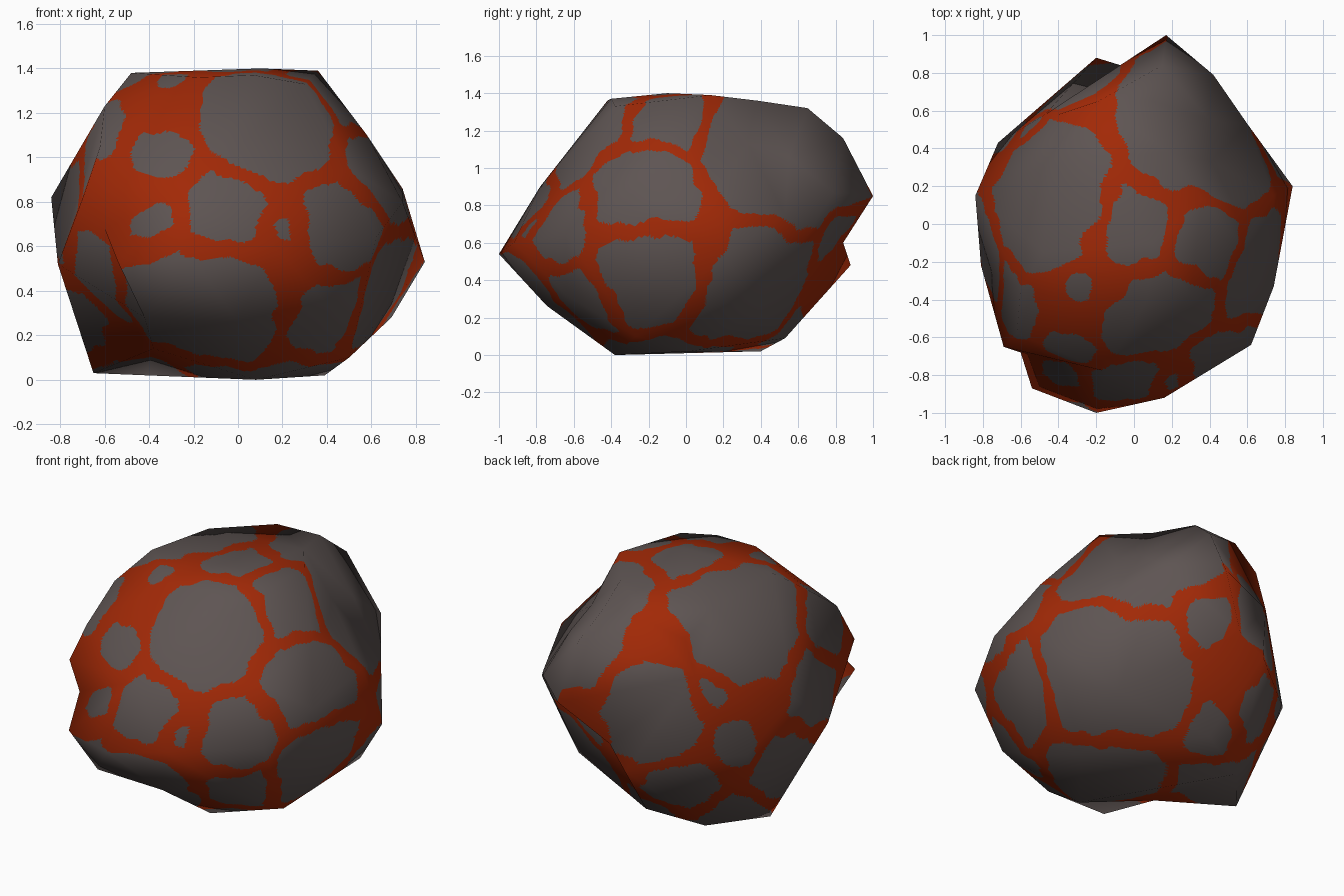
import bpy, bmesh
from mathutils import Vector, noise
from mathutils.bvhtree import BVHTree
from mathutils.geometry import barycentric_transform

if "Cube" in bpy.data.objects:
    bpy.data.objects.remove(bpy.data.objects["Cube"])

CENTRE = Vector((0, 0, 0.7))

# Corners of the coarse boulder: belt, upper part, underside
CORNERS = [
    (.17, 1, .85), (.42, .79, .87), (.6, .53, .75), (.84, .2, .53), (.74, -.33, .8),
    (.62, -.64, .64), (.16, -.92, .6), (-.2, -1, .54), (-.54, -.87, .53), (-.6, -.68, .68),
    (-.69, -.65, .84), (-.81, -.22, .52), (-.84, .15, .82), (-.72, .43, .55),
    (-.47, .58, 1.02), (-.2, .88, .48), (-.07, .84, .6),
    (.15, .84, 1.16), (.1, .65, 1.32), (-.19, .65, 1.31), (-.4, .58, 1.23), (.4, .55, 1.06),
    (.36, .13, 1.39), (.18, .38, 1.36), (.41, .33, 1.13), (.74, .15, .86), (.58, -.12, 1.1),
    (.52, .12, 1.09), (.3, -.38, 1.33), (.07, -.4, 1.37), (-.18, -.42, 1.36), (.1, -.1, 1.4),
    (-.43, .33, 1.34), (-.48, -.15, 1.38), (-.6, -.34, 1.23), (-.62, -.58, 1.05),
    (-.15, -.78, .9), (.5, -.5, .95),
    (.42, -.64, .32), (-.42, -.76, .28), (0, -.74, .26), (.5, -.27, .1), (.69, .2, .28),
    (.45, .4, .24), (-.1, .53, .09), (-.41, .4, .02), (-.65, .11, .03), (.39, .02, .02),
    (.08, -.38, 0), (-.38, -.28, .14),
]

# Cooled crust plates: centre and radius
PLATES = [
    (.14, -.5, 1.16, .30), (-.35, -.65, 1.02, .10), (-.4, -.84, .72, .11),
    (-.06, -.86, .77, .185), (.2, -.82, .69, .045), (.5, -.66, .69, .21),
    (.7, -.25, .89, .30), (-.68, -.4, 1.05, .19), (-.3, -.34, 1.37, .06),
    (-.2, -.8, .22, .38), (.45, -.55, .28, .21), (.72, -.25, .42, .3),
    (.4, .52, 1.1, .5), (.45, -.05, 1.28, .25), (-.5, .16, 1.28, .39),
    (-.02, 0, 1.4, .20), (-.28, .72, .8, .27), (-.66, .45, .6, .11),
    (-.55, .56, .92, .08), (-.38, .6, .3, .2), (-.8, -.12, .72, .26),
    (.2, .85, .62, .15), (.48, .42, .35, .42), (.12, -.08, 0, .33),
    (-.42, .2, .02, .26), (-.15, .55, .12, .16), (-.75, .05, .38, .27),
    (-.66, -.5, .4, .22),
]


def make_material(name, colour):
    mat = bpy.data.materials.new(name)
    mat.diffuse_color = (*colour, 1)
    mat.use_nodes = True
    mat.node_tree.nodes["Principled BSDF"].inputs["Base Color"].default_value = mat.diffuse_color
    return mat


# Connect the corners by direction, so hollows between them survive
bm = bmesh.new()
verts = [bm.verts.new((Vector(c) - CENTRE).normalized()) for c in CORNERS]
bmesh.ops.convex_hull(bm, input=verts)
for v, c in zip(verts, CORNERS):
    v.co = Vector(c)
bmesh.ops.triangulate(bm, faces=bm.faces[:])
bmesh.ops.recalc_face_normals(bm, faces=bm.faces[:])
bm.normal_update()
bm.faces.ensure_lookup_table()
tree = BVHTree.FromBMesh(bm)
coarse = [([v.co.copy() for v in f.verts], [v.normal.copy() for v in f.verts]) for f in bm.faces]
plates = [(tree.find_nearest(Vector(p[:3]))[0], p[3]) for p in PLATES]

# Cut the facets finely so the cracks can follow face edges
for _ in range(5):
    bmesh.ops.subdivide_edges(bm, edges=bm.edges[:], cuts=1, use_grid_fill=True)
bmesh.ops.triangulate(bm, faces=[f for f in bm.faces if len(f.verts) > 3])


def is_crust(p):
    p = p + noise.noise_vector(p * 5) * 0.04 + noise.noise_vector(p * 12) * 0.025
    first = second = 9.0
    for c, r in plates:
        d = (p - c).length - r
        if d < first:
            first, second = d, first
        elif d < second:
            second = d
    return first < 0.03 and second - first > 0.078


for f in bm.faces:
    f.smooth = True
    f.material_index = 0 if is_crust(f.calc_center_median()) else 1

mesh = bpy.data.meshes.new("lava_boulder")
bm.to_mesh(mesh)
bm.free()
mesh.materials.append(make_material("cooled grey crust", (0.112, 0.09, 0.086)))
mesh.materials.append(make_material("glowing orange lava", (0.36, 0.022, 0.002)))

# Smooth shading across the coarse facets
normals = []
for v in mesh.vertices:
    hit, _, index, _ = tree.find_nearest(v.co)
    corners, corner_normals = coarse[index]
    normals.append(barycentric_transform(hit, *corners, *corner_normals).normalized())
mesh.normals_split_custom_set_from_vertices(normals)

boulder = bpy.data.objects.new("lava_boulder", mesh)
bpy.context.collection.objects.link(boulder)
